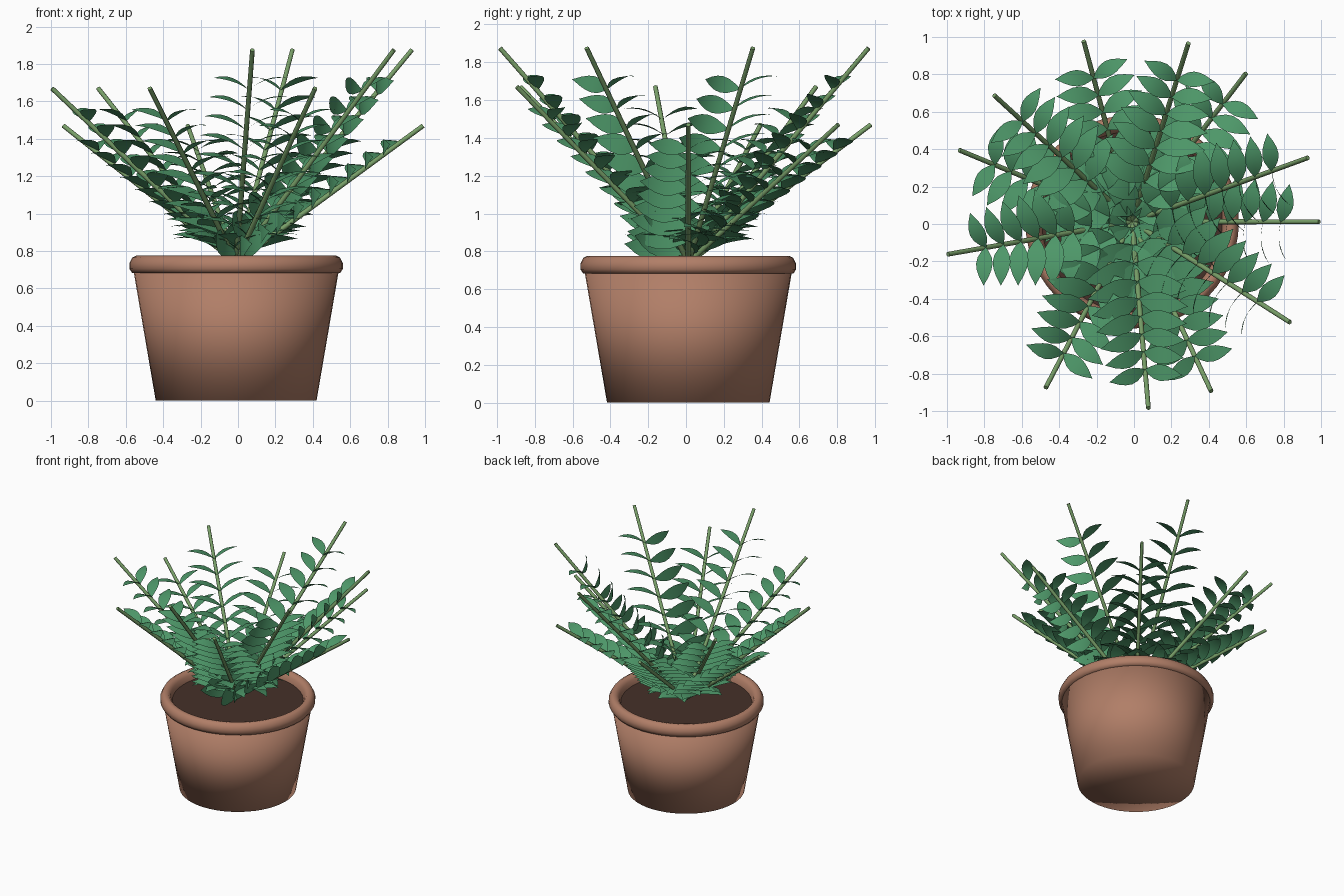
import bpy, bmesh, math
from mathutils import Vector

cube = bpy.data.objects.get("Cube")
if cube:
    bpy.data.objects.remove(cube)

CENTRE = Vector((-0.01, 0.012, 0))
UP = Vector((0, 0, 1))


def material(name, rgb):
    m = bpy.data.materials.new(name)
    m.use_nodes = True
    m.diffuse_color = (*rgb, 1)
    m.node_tree.nodes["Principled BSDF"].inputs["Base Color"].default_value = (*rgb, 1)
    return m


TERRACOTTA = material("terracotta", (0.44, 0.21, 0.137))
SOIL = material("dark_soil", (0.06, 0.03, 0.022))
STEM = material("stem_green", (0.19, 0.35, 0.14))
LEAF = material("leaf_green", (0.075, 0.31, 0.14))


def finish(name, bm, mat, angle):
    mesh = bpy.data.meshes.new(name)
    bm.to_mesh(mesh)
    bm.free()
    mesh.materials.append(mat)
    ob = bpy.data.objects.new(name, mesh)
    ob.location = CENTRE
    bpy.context.collection.objects.link(ob)
    bpy.ops.object.select_all(action='DESELECT')
    ob.select_set(True)
    bpy.context.view_layer.objects.active = ob
    bpy.ops.object.shade_smooth_by_angle(angle=math.radians(angle))
    return ob


def lathe(name, profile, mat, sides=48):
    """Spin a list of (radius, height) points around the vertical axis."""
    bm = bmesh.new()
    verts = [bm.verts.new((r, 0, z)) for r, z in profile]
    edges = [bm.edges.new(pair) for pair in zip(verts, verts[1:])]
    bmesh.ops.spin(bm, geom=verts + edges, cent=(0, 0, 0), axis=UP,
                   angle=math.tau, steps=sides, use_duplicate=False)
    bmesh.ops.remove_doubles(bm, verts=bm.verts, dist=0.0001)
    bmesh.ops.recalc_face_normals(bm, faces=bm.faces)
    return finish(name, bm, mat, 120)


# Pot with a rolled rim, and the soil inside it
lathe("pot", [(0, 0), (0.43, 0), (0.548, 0.69), (0.53, 0.69)], TERRACOTTA)
lathe("pot_rim", [(0.54, 0.682), (0.556, 0.682), (0.571, 0.705), (0.571, 0.735),
                  (0.555, 0.765), (0.535, 0.775), (0.512, 0.77), (0.495, 0.75),
                  (0.485, 0.72), (0.47, 0.66)], TERRACOTTA)
lathe("soil", [(0.488, 0.71), (0, 0.715)], SOIL)


def add_leaf(bm, base, along, normal, length):
    """Pointed, arched leaf blade made of short cross rows."""
    across = along.cross(normal)
    rows = []
    for u, w in ((0, 0.02), (0.12, 0.1), (0.28, 0.18), (0.45, 0.21),
                 (0.62, 0.185), (0.8, 0.115), (0.92, 0.045), (1, 0.004)):
        mid = base + along * (length * u) + normal * (length * (0.55 * u - 0.47 * u * u))
        rows.append([bm.verts.new(mid + across * (length * w * k)) for k in (-1, 0, 1)])
    for a, b in zip(rows, rows[1:]):
        for i in range(2):
            bm.faces.new((a[i], a[i + 1], b[i + 1], b[i]))


# Twelve straight fronds spread by the golden angle, at three heights
ROOT = Vector((0, 0, 0.74))
for k in range(12):
    az = math.radians(137.5 * k)
    out = Vector((math.cos(az), math.sin(az), 0))
    side = UP.cross(out)
    tip = out + UP * (1.47, 1.67, 1.875)[k % 3]
    axis = tip - ROOT

    # Stem
    bm = bmesh.new()
    bmesh.ops.create_cone(bm, cap_ends=True, segments=8, radius1=0.015, radius2=0.0125,
                          depth=axis.length)
    bmesh.ops.rotate(bm, verts=bm.verts, matrix=axis.to_track_quat('Z', 'Y').to_matrix())
    bmesh.ops.translate(bm, verts=bm.verts, vec=(ROOT + tip) / 2)
    finish(f"stem_{k + 1}", bm, STEM, 50)

    # Paired leaves lean up the stem; fronds towards +x have one side upright
    bm = bmesh.new()
    right_roll = -88 if out.x > 0.8 else 18
    for i in range(9):
        t = 0.04 + 0.0945 * i
        base = ROOT + axis * t + UP * 0.016
        for sign, roll in ((1, 5), (-1, right_roll)):
            along = (side * sign + out * 0.22 + UP * (0.22 * axis.z)).normalized()
            upward = (UP - along * along.z).normalized()
            forward = upward.cross(along) * -sign
            roll = math.radians(roll)
            normal = upward * math.cos(roll) + forward * math.sin(roll)
            add_leaf(bm, base, along, normal, 0.35 - 0.175 * t)
    finish(f"leaves_{k + 1}", bm, LEAF, 60)
